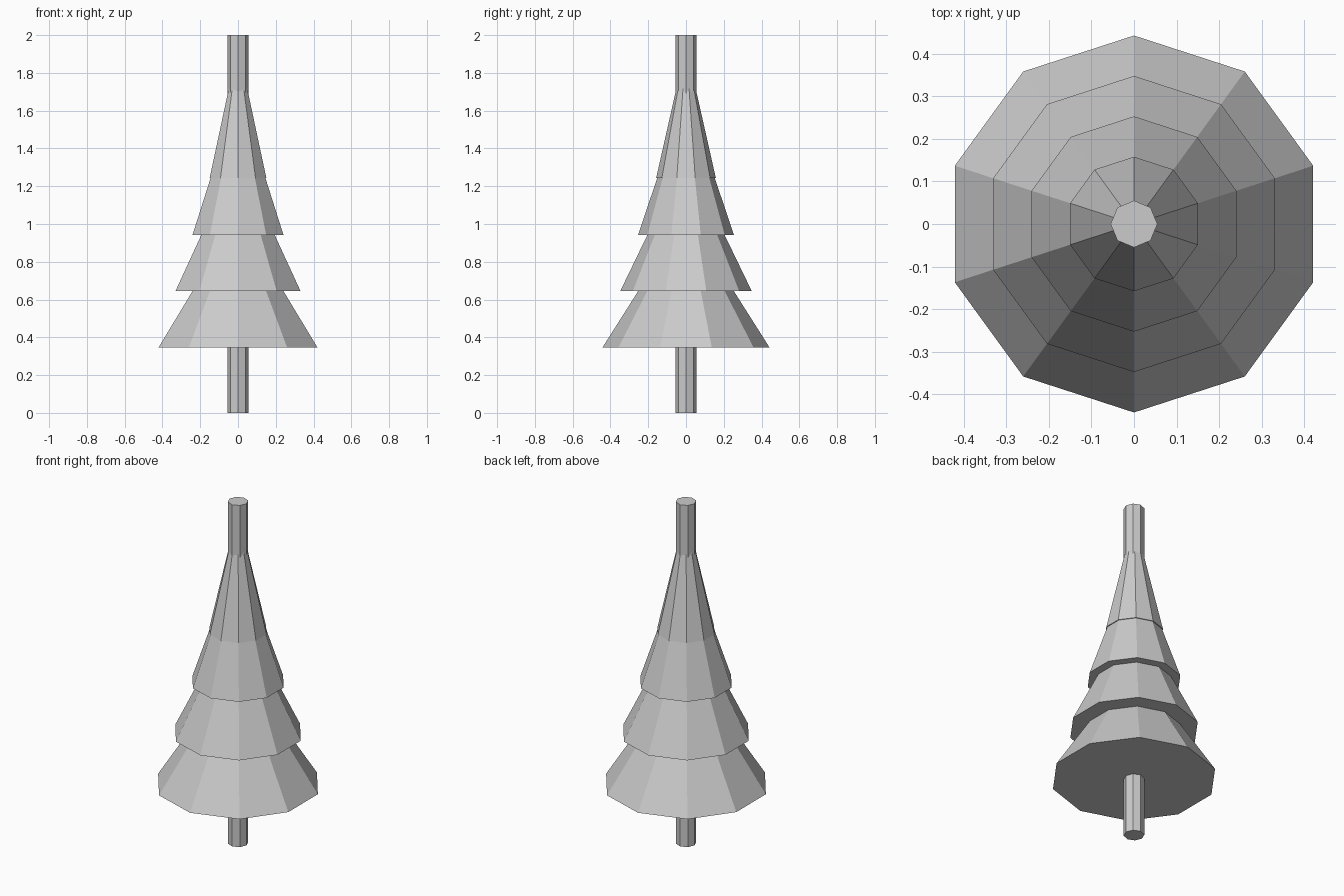
import bpy
import math

# Remove the default cube
cube = bpy.data.objects.get("Cube")
if cube:
    bpy.data.objects.remove(cube, do_unlink=True)

# Single plain grey for the whole tree
GREY = (0.6, 0.6, 0.6, 1.0)
grey = bpy.data.materials.new("plain_grey")
grey.use_nodes = True
grey.diffuse_color = GREY
grey.node_tree.nodes["Principled BSDF"].inputs["Base Color"].default_value = GREY


def finish(name):
    obj = bpy.context.object
    obj.name = obj.data.name = name
    obj.data.materials.append(grey)
    bpy.ops.object.shade_flat()
    return obj


# Trunk: octagonal post running through the whole tree
bpy.ops.mesh.primitive_cylinder_add(vertices=8, radius=0.055, depth=2, location=(0, 0, 1))
finish("trunk")

# Foliage: ten-sided closed cones, from the lowest up (name, radius, base, tip)
TIERS = [
    ("bottom_branches", 0.443, 0.345, 1.045),
    ("lower_branches", 0.348, 0.645, 1.365),
    ("upper_branches", 0.253, 0.943, 1.70),
    ("top_branches", 0.158, 1.243, 1.945),
]
for name, radius, base, tip in TIERS:
    bpy.ops.mesh.primitive_cone_add(vertices=10, radius1=radius, radius2=0,
                                    depth=tip - base, location=(0, 0, (base + tip) / 2))
    finish(name)
